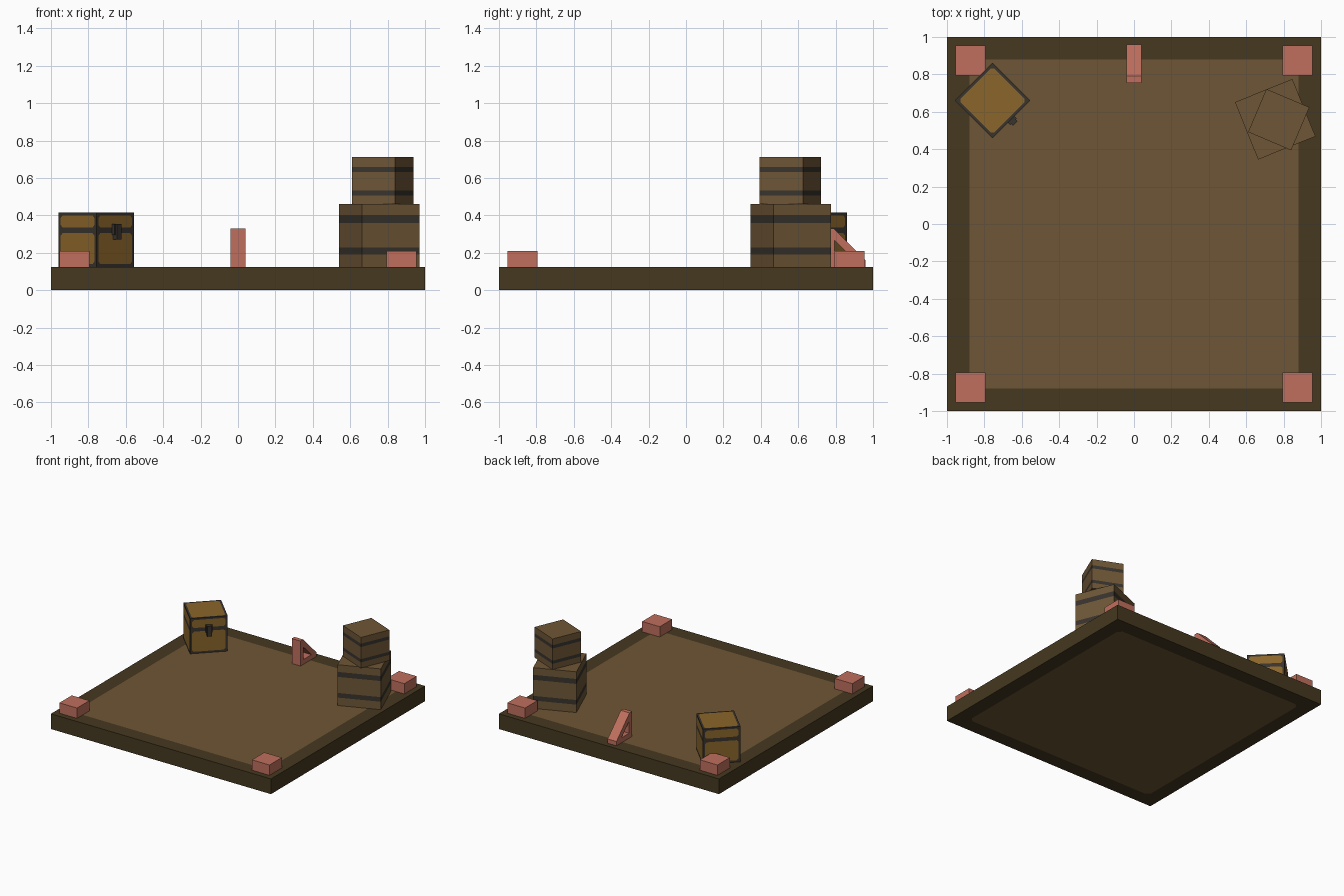
import bpy, bmesh, math
from mathutils import Matrix

if "Cube" in bpy.data.objects:
    bpy.data.objects.remove(bpy.data.objects["Cube"])


def linear(hex_code):
    vals = [int(hex_code[i:i + 2], 16) / 255 for i in (0, 2, 4)]
    return [c / 12.92 if c <= 0.04045 else ((c + 0.055) / 1.055) ** 2.4 for c in vals] + [1]


def material(name, hex_code):
    m = bpy.data.materials.new(name)
    m.diffuse_color = linear(hex_code)
    m.use_nodes = True
    m.node_tree.nodes["Principled BSDF"].inputs["Base Color"].default_value = m.diffuse_color
    return m


WOOD = material("brown_wood", "6E5636")
RIM = material("dark_rim_wood", "45381F")
PINK = material("clay_pink", "BF6F5D")
GOLD = material("golden_wood", "8B652A")
IRON = material("dark_iron", "38332D")


def finish(bm, name, mats, loc=(0, 0, 0), turn=0):
    bmesh.ops.recalc_face_normals(bm, faces=bm.faces[:])
    me = bpy.data.meshes.new(name)
    bm.to_mesh(me)
    bm.free()
    for m in mats:
        me.materials.append(m)
    ob = bpy.data.objects.new(name, me)
    ob.location = loc
    ob.rotation_euler.z = math.radians(turn)
    bpy.context.collection.objects.link(ob)
    return ob


def box_mesh(size, z0=0.0, x=0.0, y=0.0):
    """Box of the given size standing on z0."""
    bm = bmesh.new()
    bmesh.ops.create_cube(bm, size=1, matrix=Matrix.Translation((x, y, z0 + size[2] / 2))
                          @ Matrix.Diagonal((*size, 1)))
    return bm


def cut_heights(bm, heights):
    for z in heights:
        bmesh.ops.bisect_plane(bm, geom=bm.verts[:] + bm.edges[:] + bm.faces[:],
                               plane_co=(0, 0, z), plane_no=(0, 0, 1))


def inset_panels(bm, faces, width, corner):
    """Flush inset panels with clipped corners, in material slot 1."""
    bmesh.ops.inset_individual(bm, faces=faces, thickness=width, use_even_offset=True)
    corners = list({v for f in faces for v in f.verts})
    bmesh.ops.bevel(bm, geom=corners, offset=corner, segments=1, affect='VERTICES')
    for f in bm.faces:
        if len(f.verts) == 8:
            f.material_index = 1


# Platform with dark rim and inset floor, top and underside
bm = box_mesh((2, 2, 0.125))
bm.normal_update()
inset_panels(bm, [f for f in bm.faces if abs(f.normal.z) > 0.9], 0.12, 0.03)
finish(bm, "platform", [RIM, WOOD])

# Corner blocks
for sx in (-1, 1):
    for sy in (-1, 1):
        finish(box_mesh((0.16, 0.16, 0.087)), "corner_block", [PINK],
               (sx * 0.875, sy * 0.875, 0.123))

# Triangular bracket: outer outline bridged to a triangular hole, then thickened
bm = bmesh.new()
outer = [(0.755, 0.123), (0.755, 0.33), (0.79, 0.33), (0.96, 0.16), (0.96, 0.123)]
inner = [(0.795, 0.165), (0.795, 0.265), (0.895, 0.165)]
o = [bm.verts.new((-0.04, y, z)) for y, z in outer]
i = [bm.verts.new((-0.04, y, z)) for y, z in inner]
for loop in ((o[0], o[1], i[1], i[0]), (o[1], o[2], i[1]), (o[2], o[3], i[2], i[1]),
             (o[3], o[4], i[2]), (o[4], o[0], i[0], i[2])):
    bm.faces.new(loop)
ext = bmesh.ops.extrude_face_region(bm, geom=bm.faces[:], use_keep_orig=True)
bmesh.ops.translate(bm, vec=(0.08, 0, 0),
                    verts=[g for g in ext["geom"] if isinstance(g, bmesh.types.BMVert)])
finish(bm, "wall_bracket", [PINK])


# Stacked crates with two iron bands each
def crate(name, side, height, bands, loc, turn):
    bm = box_mesh((side, side, height))
    cut_heights(bm, [z for band in bands for z in band])
    for f in bm.faces:
        z = f.calc_center_median().z
        f.material_index = int(any(a < z < b for a, b in bands))
    finish(bm, name, [WOOD, IRON], loc, turn)


crate("lower_crate", 0.331, 0.335, [(0.065, 0.103), (0.235, 0.276)], (0.755, 0.56, 0.125), 22)
crate("upper_crate", 0.25, 0.252, [(0.047, 0.073), (0.173, 0.2)], (0.774, 0.558, 0.46), -23)

# Chest: iron frame with golden panels on lid and sides
CHEST = ((-0.757, 0.66, 0.125), 45)
bm = box_mesh((0.285, 0.285, 0.29))
cut_heights(bm, [0.195])
bm.normal_update()
inset_panels(bm, [f for f in bm.faces if f.normal.z > -0.5], 0.015, 0.014)
finish(bm, "chest", [IRON, GOLD], *CHEST)

# Chest latch: plate and hanging clasp
finish(box_mesh((0.05, 0.02, 0.06), 0.17, 0, -0.15), "latch_plate", [IRON], *CHEST)
finish(box_mesh((0.034, 0.034, 0.085), 0.145, 0, -0.157), "latch_clasp", [IRON], *CHEST)
